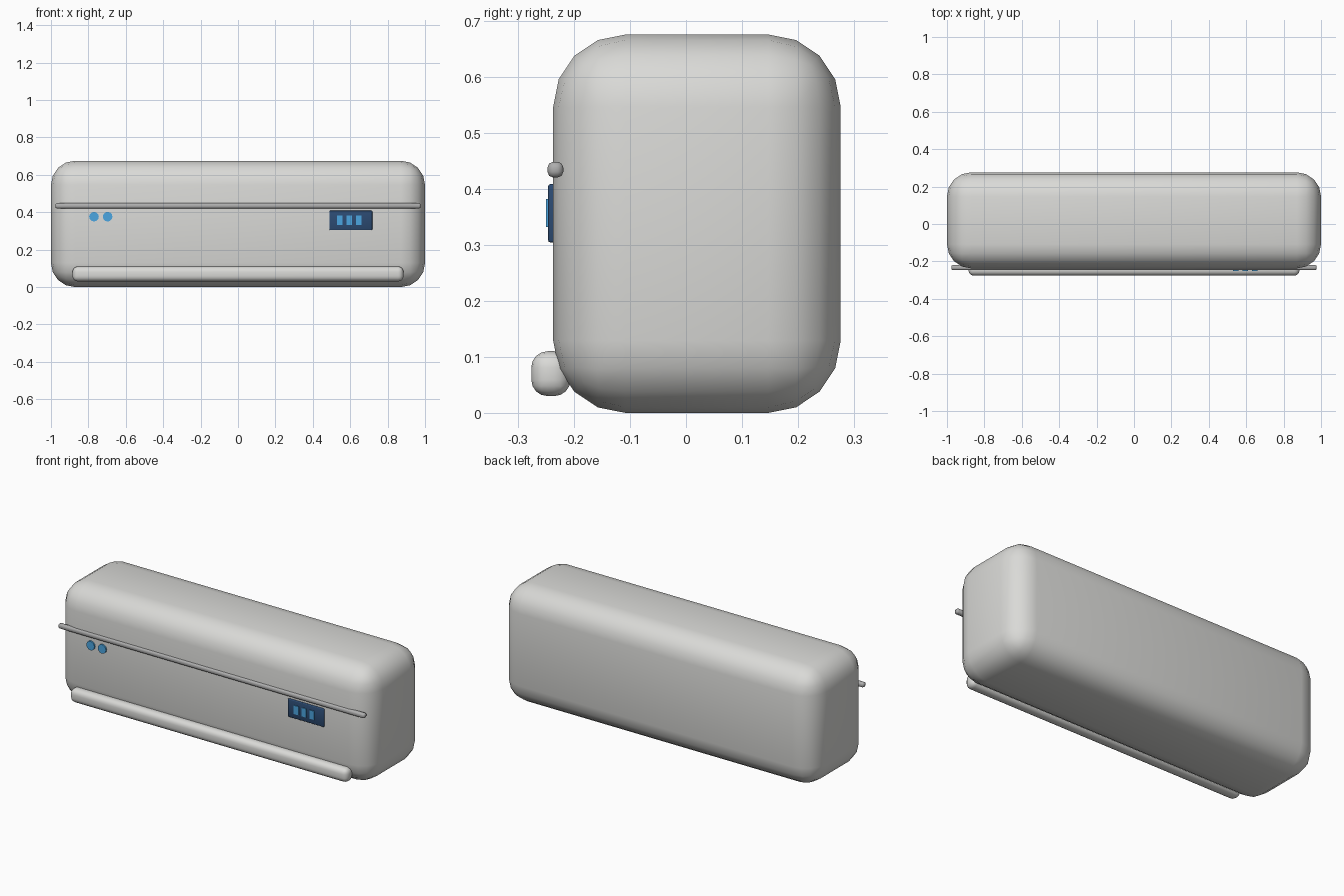
import bpy
import math

if "Cube" in bpy.data.objects:
    bpy.data.objects.remove(bpy.data.objects["Cube"])


def material(name, rgb):
    m = bpy.data.materials.new(name)
    m.diffuse_color = (*rgb, 1.0)
    m.use_nodes = True
    m.node_tree.nodes["Principled BSDF"].inputs["Base Color"].default_value = m.diffuse_color
    return m


shell = material("warm_white_plastic", (0.70, 0.70, 0.68))
metal = material("grey_trim", (0.42, 0.42, 0.42))
navy = material("navy_screen", (0.025, 0.07, 0.17))
blue = material("bright_blue", (0.07, 0.38, 0.75))


def box(name, x, y, z, mat, bevel=0.0, segments=1):
    """Box from (min, max) ranges, with optional rounded edges."""
    bpy.ops.mesh.primitive_cube_add(size=1, location=[(a + b) / 2 for a, b in (x, y, z)])
    ob = bpy.context.object
    ob.name = name
    ob.scale = [b - a for a, b in (x, y, z)]
    bpy.ops.object.transform_apply(location=False, rotation=False, scale=True)
    ob.data.materials.append(mat)
    if bevel:
        mod = ob.modifiers.new("rounding", 'BEVEL')
        mod.width = bevel
        mod.segments = segments
        mod.limit_method = 'NONE'
        bpy.ops.object.modifier_apply(modifier=mod.name)
        bpy.ops.object.shade_smooth_by_angle(angle=math.radians(50))
    return ob


# Rounded main casing
box("casing", (-1, 1), (-0.237, 0.276), (0, 0.675), shell, 0.129, 4)

# Air outlet flap along the lower front
box("outlet_flap", (-0.885, 0.885), (-0.276, -0.206), (0.03, 0.11), shell, 0.029, 4)

# Thin trim rod across the front
box("trim_rod", (-0.977, 0.977), (-0.247, -0.219), (0.42, 0.448), metal, 0.01, 2)

# Display panel with three lit digits
box("display_panel", (0.488, 0.718), (-0.246, -0.226), (0.304, 0.408), navy, 0.004, 2)
for i in range(3):
    x = 0.545 + 0.05 * i
    box(f"display_digit_{i + 1}", (x - 0.015, x + 0.015), (-0.25, -0.242),
        (0.332, 0.382), blue)

# Two round indicator lights
for i, x in enumerate((-0.77, -0.697)):
    bpy.ops.mesh.primitive_cylinder_add(vertices=12, radius=0.026, depth=0.018,
                                        location=(x, -0.236, 0.376),
                                        rotation=(math.pi / 2, 0, 0))
    light = bpy.context.object
    light.name = f"indicator_light_{i + 1}"
    light.data.materials.append(blue)
    bpy.ops.object.shade_smooth_by_angle(angle=math.radians(40))
